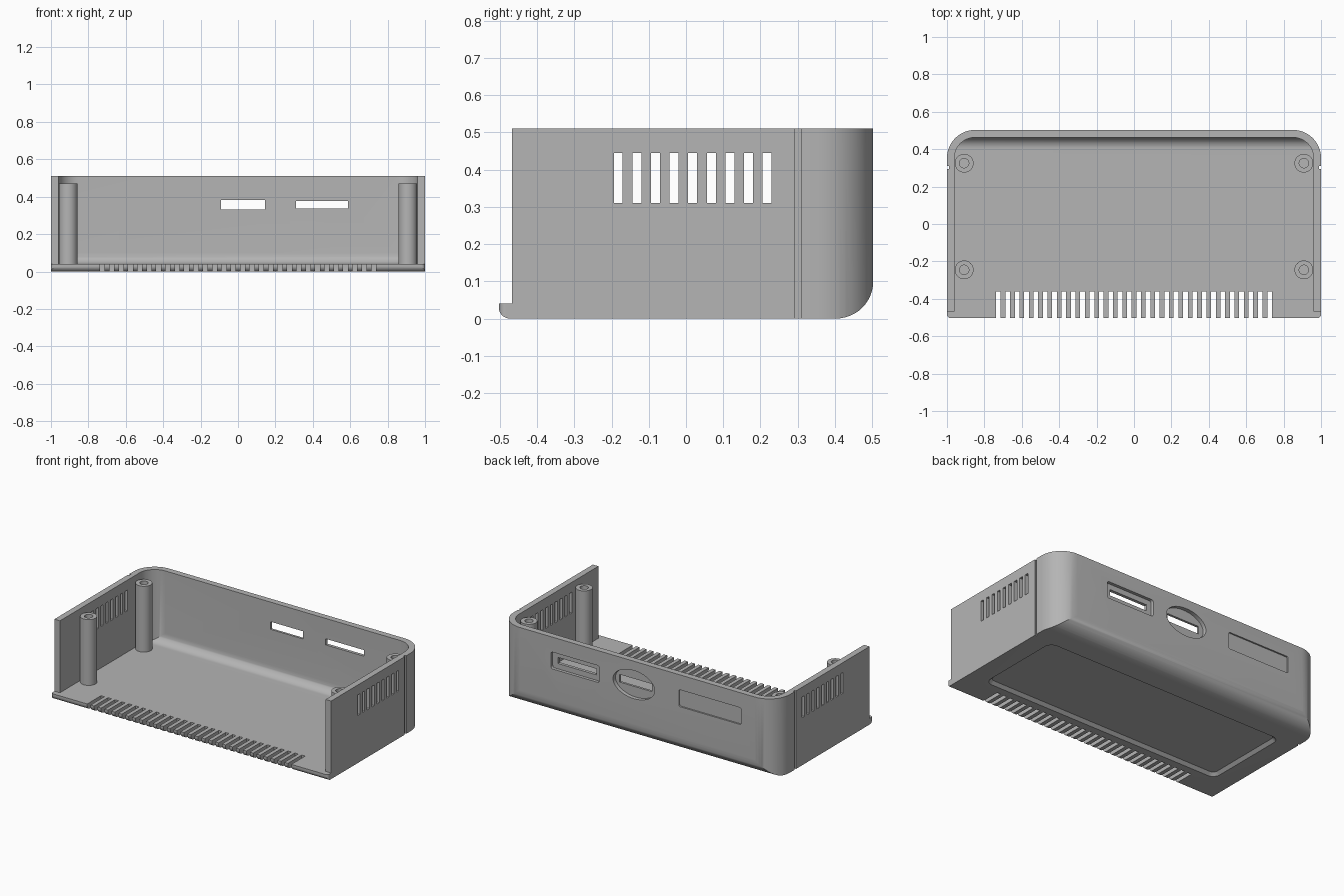
import bpy, bmesh
from math import sin, cos, radians, tau

if "Cube" in bpy.data.objects:
    bpy.data.objects.remove(bpy.data.objects["Cube"])

BACK, FRONT = 0.503, -0.503
WALL, HEIGHT = 0.04, 0.51

grey = bpy.data.materials.new("plain grey")
grey.use_nodes = True
COLOUR = (0.46, 0.46, 0.46, 1)
grey.diffuse_color = COLOUR
grey.node_tree.nodes["Principled BSDF"].inputs["Base Color"].default_value = COLOUR


def loft(name, loops):
    """Skin a list of equal-length closed loops and cap both ends."""
    bm = bmesh.new()
    rings = [[bm.verts.new(p) for p in loop] for loop in loops]
    for a, b in zip(rings, rings[1:]):
        for i in range(len(a)):
            j = (i + 1) % len(a)
            bm.faces.new((a[i], a[j], b[j], b[i]))
    bm.faces.new(rings[0][::-1])
    bm.faces.new(rings[-1])
    bmesh.ops.recalc_face_normals(bm, faces=bm.faces)
    return to_object(name, bm)


def to_object(name, bm):
    mesh = bpy.data.meshes.new(name)
    bm.to_mesh(mesh)
    bm.free()
    mesh.materials.append(grey)
    ob = bpy.data.objects.new(name, mesh)
    bpy.context.collection.objects.link(ob)
    return ob


def boxes(name, spans):
    """One mesh of separate boxes, each given as (x0, x1, y0, y1, z0, z1)."""
    bm = bmesh.new()
    for x0, x1, y0, y1, z0, z1 in spans:
        verts = bmesh.ops.create_cube(bm, size=1)["verts"]
        for v in verts:
            v.co = (x1 if v.co.x > 0 else x0,
                    y1 if v.co.y > 0 else y0,
                    z1 if v.co.z > 0 else z0)
    return to_object(name, bm)


def arc(cx, cy, r, start, steps=12):
    """Quarter circle, counter-clockwise from the start angle."""
    return [(cx + r * cos(radians(start + 90 * i / steps)),
             cy + r * sin(radians(start + 90 * i / steps))) for i in range(steps + 1)]


def rounded(x0, x1, y0, y1, low, high, steps=12):
    """Rectangle with one radius on its lower and one on its upper corners."""
    return (arc(x0 + low, y0 + low, low, 180, steps) + arc(x1 - low, y0 + low, low, 270, steps)
            + arc(x1 - high, y1 - high, high, 0, steps) + arc(x0 + high, y1 - high, high, 90, steps))


def ellipse(cx, cy, rx, ry, n=48):
    return [(cx + rx * cos(tau * i / n), cy + ry * sin(tau * i / n)) for i in range(n)]


def along_x(pts, x):
    return [(x, a, b) for a, b in pts]


def along_y(pts, y):
    return [(a, y, b) for a, b in pts]


def along_z(pts, z):
    return [(a, b, z) for a, b in pts]


def combine(ob, cutter, operation="DIFFERENCE"):
    mod = ob.modifiers.new("cut", "BOOLEAN")
    mod.operation, mod.solver, mod.object = operation, "EXACT", cutter
    bpy.context.view_layer.objects.active = ob
    bpy.ops.object.modifier_apply(modifier=mod.name)
    bpy.data.objects.remove(cutter)


def smooth(ob):
    bpy.ops.object.select_all(action="DESELECT")
    ob.select_set(True)
    bpy.context.view_layer.objects.active = ob
    bpy.ops.object.shade_smooth_by_angle(angle=radians(30))


# Outer body: side profile with a front lip, trimmed by the rounded plan
side = (arc(FRONT + 0.03, 0.03, 0.03, 180) + arc(BACK - 0.1, 0.1, 0.1, 270)
        + [(BACK, HEIGHT), (-0.467, HEIGHT), (-0.467, WALL), (FRONT, WALL)])
shell = loft("case_shell", [along_x(side, -1.1), along_x(side, 1.1)])
plan = rounded(-1, 1, FRONT, BACK, 0.02, 0.15)
combine(shell, loft("plan", [along_z(plan, -0.1), along_z(plan, 1)]), "INTERSECT")

# Hollow interior, open to the front and top, with a curved foot at the back
inside = arc(BACK - 0.1, 0.1, 0.06, 270) + [(BACK - WALL, 0.8), (-0.8, 0.8), (-0.8, WALL)]
cavity = loft("cavity", [along_x(inside, -1.2), along_x(inside, 1.2)])
plan = rounded(WALL - 1, 1 - WALL, -0.7, BACK - WALL, 0.02, 0.11)
combine(cavity, loft("plan", [along_z(plan, -0.1), along_z(plan, 1)]), "INTERSECT")
combine(shell, cavity)

# Comb of vents along the front of the floor
combine(shell, boxes("floor_vents", [
    (x - 0.0125, x + 0.0125, -0.6, -0.36, -0.1, 0.2)
    for x in (0.05 * i - 0.725 for i in range(30))]))

# Vents through both side walls
combine(shell, boxes("side_vents", [
    (-1.2, 1.2, y - 0.012, y + 0.012, 0.31, 0.445)
    for y in (0.05 * i - 0.182 for i in range(9))]))

# Upright grooves on the outside of the side walls
combine(shell, boxes("side_grooves", [
    (s - 0.01, s + 0.01, 0.293, 0.309, -0.1, 0.7) for s in (-1, 1)]))

# Recessed panels on the back: slot frame, oval and blank plate
ROW = 0.357
recesses = [
    (rounded(0.275, 0.625, ROW - 0.055, ROW + 0.055, 0.015, 0.015, 5), 0.02),
    (ellipse(0.025, ROW, 0.15, 0.092), 0.025),
    (rounded(-0.75, -0.3, ROW - 0.055, ROW + 0.055, 0.01, 0.01, 5), 0.01),
]
for outline, depth in recesses:
    combine(shell, loft("recess", [along_y(outline, BACK - depth), along_y(outline, 0.6)]))

# Openings through the back wall
combine(shell, boxes("port_slots", [
    (-0.09, 0.145, 0.4, 0.6, 0.332, 0.382),
    (0.31, 0.587, 0.4, 0.6, 0.337, 0.377)]))

# Shallow sunken panel with sloped edges under the floor
rim = rounded(-0.87, 0.87, -0.31, 0.28, 0.05, 0.05)
bed = rounded(-0.85, 0.85, -0.29, 0.26, 0.03, 0.03)
combine(shell, loft("underside_panel", [
    along_z(rim, -0.1), along_z(rim, 0), along_z(bed, 0.018)]))
smooth(shell)

# Four hollow screw posts
for sx, side_name in ((-1, "right"), (1, "left")):
    for y, end in ((-0.245, "front"), (0.325, "back")):
        outer = ellipse(sx * 0.908, y, 0.05, 0.05, 32)
        bore = ellipse(sx * 0.908, y, 0.025, 0.025, 32)
        smooth(loft(f"{end}_{side_name}_post", [
            along_z(outer, 0.03), along_z(outer, 0.47),
            along_z(bore, 0.47), along_z(bore, 0.15)]))
